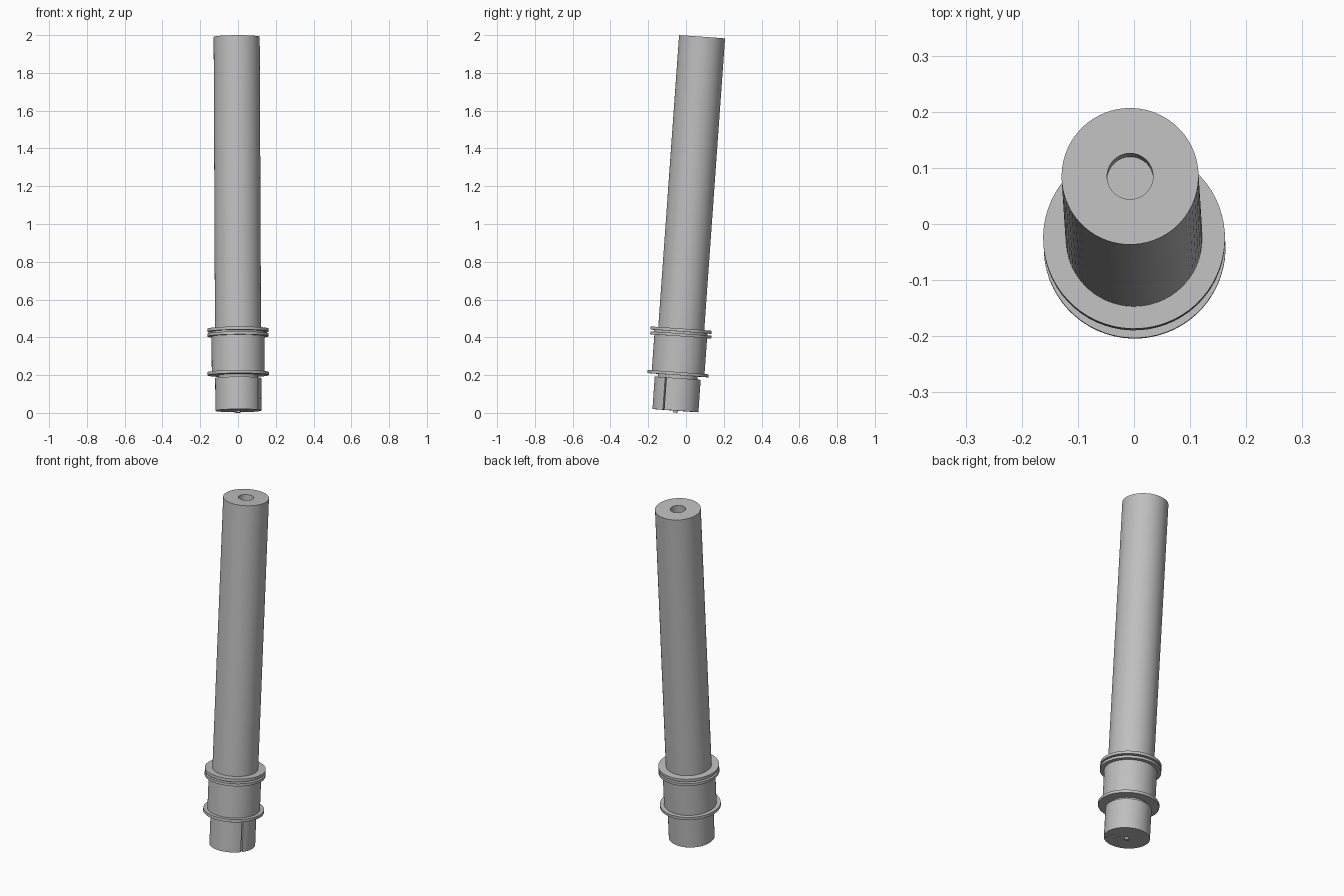
import bpy
import bmesh
import math
from mathutils import Matrix, Vector

cube = bpy.data.objects.get("Cube")
if cube:
    bpy.data.objects.remove(cube, do_unlink=True)

# One plain grey material
grey = bpy.data.materials.new("light_grey")
grey.use_nodes = True
colour = (0.52, 0.52, 0.52, 1)
grey.diffuse_color = colour
grey.node_tree.nodes["Principled BSDF"].inputs["Base Color"].default_value = colour

# The whole shaft leans back, so parts are placed along its axis
BASE = Vector((0.002, -0.056, 0.012))
TOP = Vector((-0.007, 0.085, 1.991))
AXIS = TOP - BASE
LENGTH = AXIS.length
LEAN = Matrix.Translation(BASE) @ AXIS.to_track_quat("Z", "Y").to_matrix().to_4x4()
SEGMENTS = 64


def add_object(name, bm):
    mesh = bpy.data.meshes.new(name)
    bm.to_mesh(mesh)
    bm.free()
    mesh.materials.append(grey)
    obj = bpy.data.objects.new(name, mesh)
    obj.matrix_world = LEAN
    bpy.context.collection.objects.link(obj)
    return obj


def lathe(name, profile):
    """Spin (radius, height) points around the shaft axis."""
    bm = bmesh.new()
    verts = [bm.verts.new((r, 0, h)) for r, h in profile]
    edges = [bm.edges.new(pair) for pair in zip(verts, verts[1:])]
    bmesh.ops.spin(bm, geom=verts + edges, cent=(0, 0, 0), axis=(0, 0, 1),
                   angle=math.tau, steps=SEGMENTS, use_merge=False)
    bmesh.ops.remove_doubles(bm, verts=bm.verts, dist=1e-5)
    bmesh.ops.recalc_face_normals(bm, faces=bm.faces)
    return add_object(name, bm)


def disc(name, radius, low, high):
    return lathe(name, [(0, low), (radius, low), (radius, high), (0, high)])


# Long tube with a blind hole in its top
tube = lathe("main_tube", [(0, 0.4), (0.122, 0.4), (0.122, LENGTH),
                           (0.041, LENGTH), (0.041, LENGTH - 0.085),
                           (0, LENGTH - 0.085)])

# Collar with a single flange below and a double flange above
parts = [
    tube,
    disc("collar", 0.14, 0.19, 0.425),
    disc("lower_flange", 0.162, 0.188, 0.204),
    disc("upper_flange_bottom", 0.162, 0.394, 0.409),
    disc("upper_flange_top", 0.162, 0.419, 0.435),
    disc("neck", 0.105, 0.165, 0.192),
    disc("end_pin", 0.012, -0.011, 0.02),
]

# Foot with a narrow radial slot
foot = disc("foot", 0.122, 0, 0.172)
bm = bmesh.new()
bmesh.ops.create_cube(bm, size=1, matrix=Matrix.Rotation(math.radians(145), 4, "Z")
                      @ Matrix.Translation((0.1, 0, 0.08))
                      @ Matrix.Diagonal((0.18, 0.008, 0.3, 1)))
cutter = add_object("slot_cutter", bm)
cutter.hide_render = True
cutter.hide_viewport = True
slot = foot.modifiers.new("slot", "BOOLEAN")
slot.operation = "DIFFERENCE"
slot.solver = "EXACT"
slot.object = cutter
parts.append(foot)

# Smooth sides with crisp rims
bpy.ops.object.select_all(action="DESELECT")
for part in parts:
    part.select_set(True)
bpy.context.view_layer.objects.active = tube
bpy.ops.object.shade_smooth_by_angle(angle=math.radians(30))
